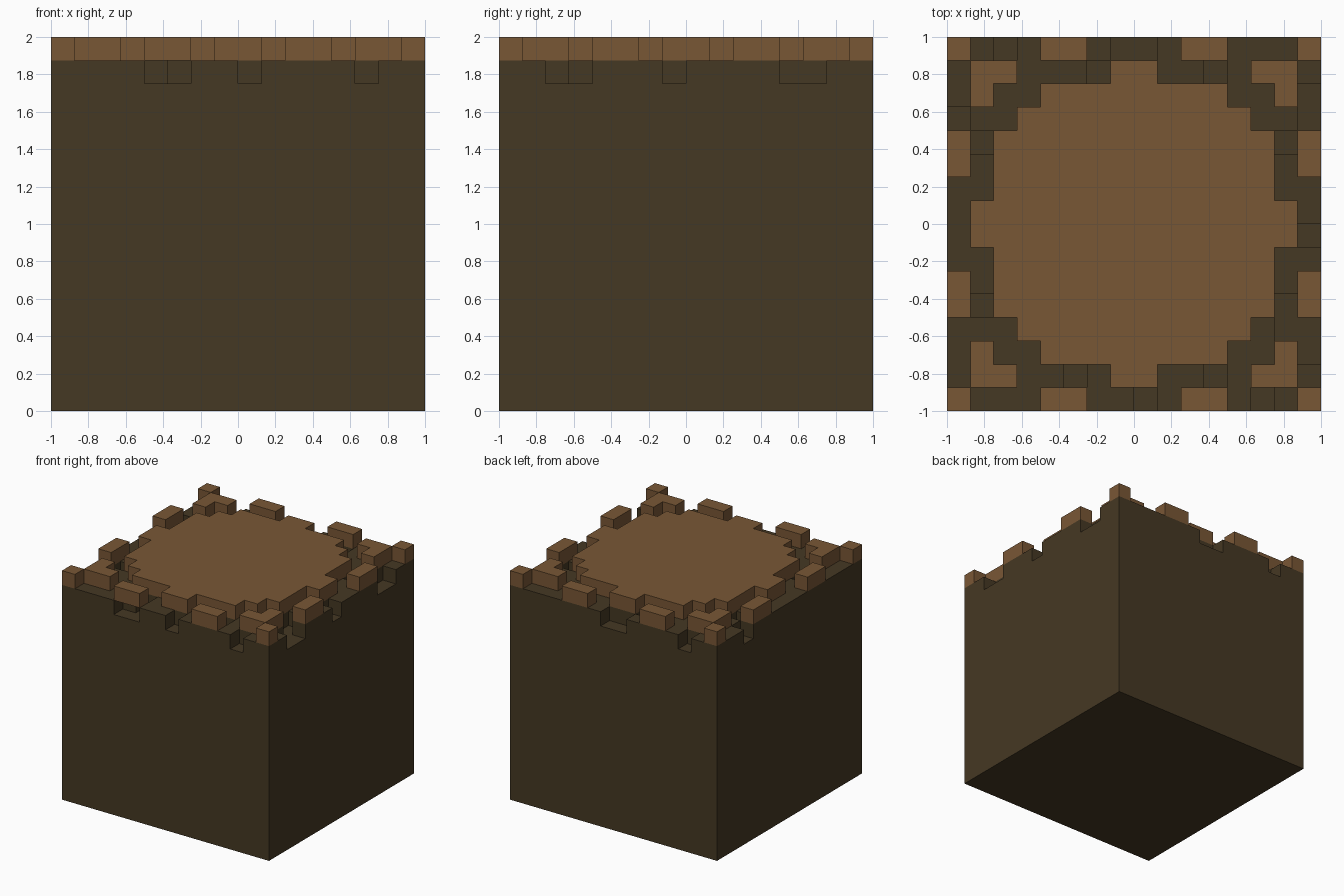
import bpy, bmesh
from mathutils import Vector

if "Cube" in bpy.data.objects:
    bpy.data.objects.remove(bpy.data.objects["Cube"], do_unlink=True)

N, CELL = 16, 0.125
LEVELS = [0, 1.75, 1.875, 2]          # heights between the three layers

# One quarter of the raised crust (B = raised), mirrored both ways
QUARTER = ["BDDDBBDD", "DBBDDDDB", "DBDDBBBB", "DDDBBBBB",
           "BDBBBBBB", "BDBBBBBB", "DDBBBBBB", "DBBBBBBB"]
ROWS = [r + r[::-1] for r in QUARTER]
ROWS += ROWS[::-1]

# Cells (column, row from the back) missing from the upper soil layer
PITS = {(4, 15), (5, 15), (8, 15), (13, 15), (5, 14), (11, 14),      # front
        (15, 13), (15, 12), (14, 12), (15, 8), (15, 3), (15, 2),     # +x side
        (7, 0), (8, 0), (2, 0), (6, 1), (11, 1),                     # back
        (0, 3), (1, 4), (1, 11), (14, 4), (14, 11)}                  # -x side and ring


def solid(c, r, layer):
    if not (0 <= c < N and 0 <= r < N and 0 <= layer < 3):
        return False
    return (True, (c, r) not in PITS, ROWS[r][c] == "B")[layer]


def material(name, rgb):
    m = bpy.data.materials.new(name)
    m.use_nodes = True
    m.diffuse_color = (*rgb, 1)
    bsdf = m.node_tree.nodes["Principled BSDF"]
    bsdf.inputs["Base Color"].default_value = (*rgb, 1)
    bsdf.inputs["Roughness"].default_value = 0.9
    return m


# Each direction: neighbour step and the corners of that cell face
SIDES = {(1, 0, 0): [(1, 0, 0), (1, 1, 0), (1, 1, 1), (1, 0, 1)],
         (-1, 0, 0): [(0, 1, 0), (0, 0, 0), (0, 0, 1), (0, 1, 1)],
         (0, 1, 0): [(1, 1, 0), (0, 1, 0), (0, 1, 1), (1, 1, 1)],
         (0, -1, 0): [(0, 0, 0), (1, 0, 0), (1, 0, 1), (0, 0, 1)],
         (0, 0, 1): [(0, 0, 1), (1, 0, 1), (1, 1, 1), (0, 1, 1)],
         (0, 0, -1): [(0, 1, 0), (1, 1, 0), (1, 0, 0), (0, 0, 0)]}


def block_object(name, layers, mat):
    """Build the exposed skin of all solid cells in the given layers."""
    bm = bmesh.new()
    for layer in layers:
        for r in range(N):
            for c in range(N):
                if not solid(c, r, layer):
                    continue
                for (dx, dy, dz), corners in SIDES.items():
                    if solid(c + dx, r - dy, layer + dz):
                        continue
                    bm.faces.new([bm.verts.new(Vector((
                        (c + i) * CELL - 1, (N - 1 - r + j) * CELL - 1,
                        LEVELS[layer + k]))) for i, j, k in corners])
    bmesh.ops.remove_doubles(bm, verts=bm.verts, dist=1e-4)
    # Merge coplanar cell faces into clean flat panels
    bmesh.ops.dissolve_limit(bm, angle_limit=0.01, verts=bm.verts, edges=bm.edges)
    mesh = bpy.data.meshes.new(name)
    bm.to_mesh(mesh)
    bm.free()
    mesh.materials.append(mat)
    obj = bpy.data.objects.new(name, mesh)
    bpy.context.collection.objects.link(obj)
    return obj


# Soil body with notched rim, and the raised crust on top
block_object("soil_block", (0, 1), material("dark_soil", (0.0595, 0.0395, 0.0168)))
block_object("top_crust", (2,), material("light_brown_crust", (0.191, 0.095, 0.036)))
